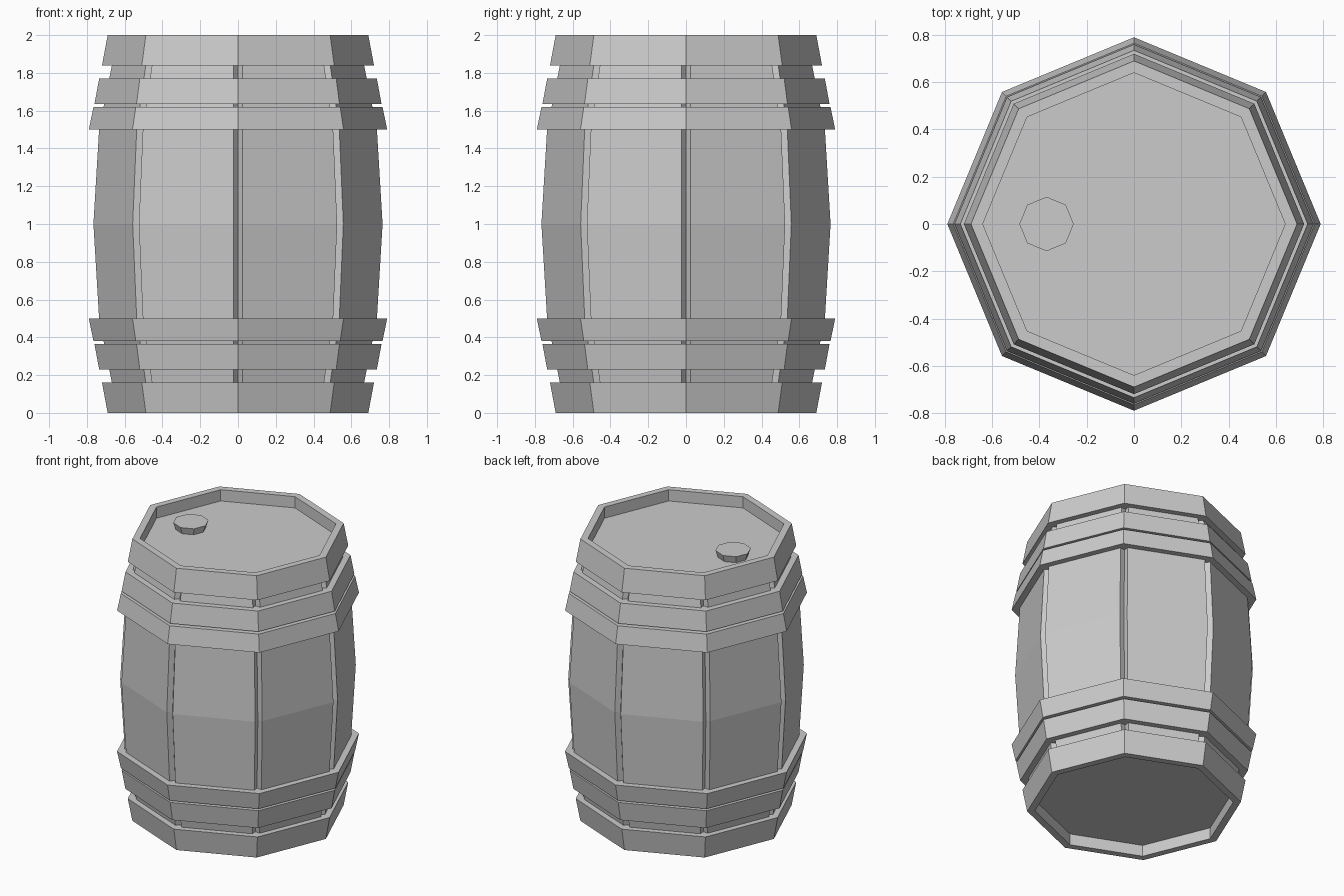
import bpy, bmesh
from math import cos, sin, pi
from mathutils import Vector

if "Cube" in bpy.data.objects:
    bpy.data.objects.remove(bpy.data.objects["Cube"])

SIDES = 8


def make_object(name, bm):
    bmesh.ops.recalc_face_normals(bm, faces=bm.faces)
    mesh = bpy.data.meshes.new(name)
    bm.to_mesh(mesh)
    bm.free()
    obj = bpy.data.objects.new(name, mesh)
    bpy.context.collection.objects.link(obj)
    return obj


def corner(i, r):
    a = 2 * pi * i / SIDES
    return Vector((r * cos(a), r * sin(a), 0))


def octagon(r, z, cx=0):
    return [corner(i, r) + Vector((cx, 0, z)) for i in range(SIDES)]


def grooved(r, z, gap=0.025, depth=0.04):
    # octagon outline with a V groove at each corner
    pts = []
    for i in range(SIDES):
        c, p, n = corner(i, r), corner(i - 1, r), corner(i + 1, r)
        pts += [c + (p - c).normalized() * gap, corner(i, r - depth),
                c + (n - c).normalized() * gap]
    return [p + Vector((0, 0, z)) for p in pts]


def loft(name, sections, closed=False):
    bm = bmesh.new()
    rings = [[bm.verts.new(p) for p in s] for s in sections]
    pairs = list(zip(rings, rings[1:]))
    if closed:
        pairs.append((rings[-1], rings[0]))
    for a, b in pairs:
        for i in range(len(a)):
            j = (i + 1) % len(a)
            bm.faces.new((a[i], a[j], b[j], b[i]))
    if not closed:
        bm.faces.new(rings[0])
        bm.faces.new(rings[-1])
    return make_object(name, bm)


# Bulging body of eight staves
half = [(0.90, 0.66), (0.84, 0.677), (0.50, 0.745)]
profile = [(1 - h, r) for h, r in half] + [(1, 0.775)] + \
          [(1 + h, r) for h, r in reversed(half)]
loft("staves", [grooved(r, z) for z, r in profile])

# Hoops: height above the middle (low, high), outer radius at each, inner radius
hoops = {"rim_hoop": (0.84, 1.00, 0.72, 0.69, 0.64),
         "upper_hoop": (0.635, 0.77, 0.76, 0.735, 0.66),
         "inner_hoop": (0.50, 0.62, 0.79, 0.765, 0.69)}
for name, (lo, hi, r_lo, r_hi, r_in) in hoops.items():
    for side, s in (("top", 1), ("bottom", -1)):
        loft(f"{name}_{side}", [octagon(r_lo, 1 + s * lo), octagon(r_hi, 1 + s * hi),
                                octagon(r_in, 1 + s * hi), octagon(r_in, 1 + s * lo)],
             closed=True)

# Recessed lids
loft("lid_top", [octagon(0.65, 1.89), octagon(0.65, 1.92)])
loft("lid_bottom", [octagon(0.65, 0.08), octagon(0.65, 0.11)])

# Bung on the lid
loft("bung", [octagon(0.095, 1.91, -0.37), octagon(0.115, 1.97, -0.37)])
